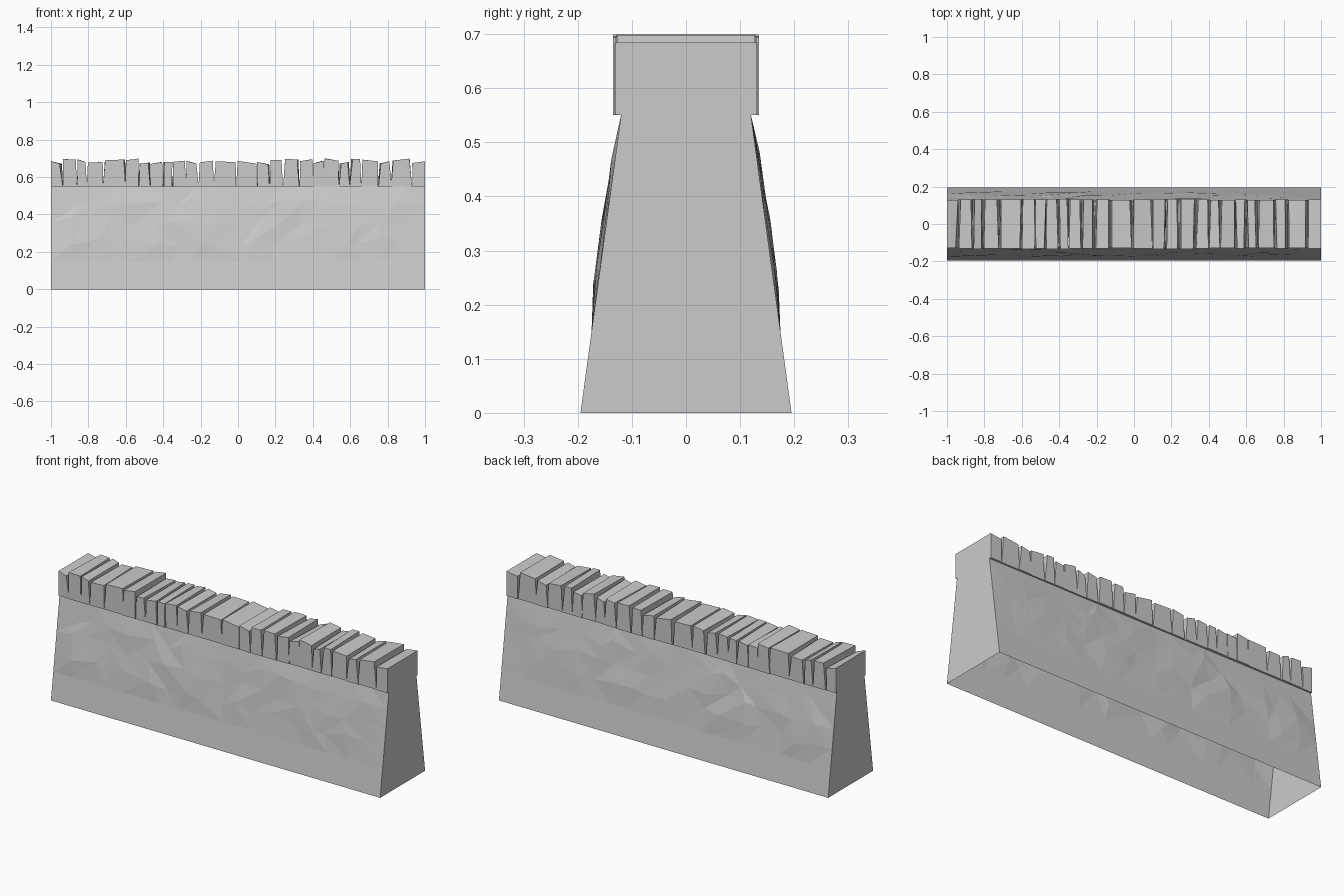
import bpy, bmesh, random

if "Cube" in bpy.data.objects:
    bpy.data.objects.remove(bpy.data.objects["Cube"])

random.seed(11)


def make_object(name, bm):
    bmesh.ops.recalc_face_normals(bm, faces=bm.faces)
    mesh = bpy.data.meshes.new(name)
    bm.to_mesh(mesh)
    bm.free()
    ob = bpy.data.objects.new(name, mesh)
    bpy.context.collection.objects.link(ob)
    return ob


# Tapered wall body: faceted rough faces, flat ends, open underneath
ROWS = [0, 0.15, 0.25, 0.36, 0.46, 0.55]
BULGE = [0, 0, 0.009, 0.010, 0.007, 0]
COLS = 18


def half_depth(z):
    return 0.195 - (0.195 - 0.12) * z / 0.55


bm = bmesh.new()
sides = []
for s in (-1, 1):
    grid = []
    for r, z in enumerate(ROWS):
        line = []
        for c in range(COLS + 1):
            inner = 0 < c < COLS and 0 < r < len(ROWS) - 1
            x = -1 + 2 * c / COLS + (random.uniform(-0.035, 0.035) if inner else 0)
            zz = z + (random.uniform(-0.025, 0.025) if inner and r > 1 else 0)
            y = half_depth(zz) + (random.uniform(0, BULGE[r]) if inner else 0)
            line.append(bm.verts.new((x, s * y, zz)))
        grid.append(line)
    for r in range(len(ROWS) - 1):
        for c in range(COLS):
            a, b = grid[r][c], grid[r][c + 1]
            d, e = grid[r + 1][c], grid[r + 1][c + 1]
            if random.random() < 0.5:
                bm.faces.new((a, b, e))
                bm.faces.new((a, e, d))
            else:
                bm.faces.new((a, b, d))
                bm.faces.new((b, e, d))
    sides.append(grid)
f, k = sides
for c in (0, COLS):
    bm.faces.new([row[c] for row in f] + [row[c] for row in reversed(k)])
bm.faces.new(f[-1] + k[-1][::-1])
make_object("wall_body", bm)

# Upright coping slabs, each slightly tilted and uneven
EDGES = [-1, -.94, -.86, -.81, -.72, -.60, -.53, -.47, -.40, -.35, -.28, -.21,
         -.13, -.01, .10, .17, .24, .33, .40, .46, .54, .60, .66, .75, .82, .93, 1]
bm = bmesh.new()
last = len(EDGES) - 2
for i in range(last + 1):
    top = random.uniform(0.672, 0.697)
    slope = random.uniform(-0.008, 0.008)
    depth = random.uniform(0.127, 0.136)
    # tilt of the left and right cheeks; the outer ends stay flush
    shift = {}
    for side in (0, 1):
        end = (side == 0 and i == 0) or (side == 1 and i == last)
        for y in (-1, 1):
            for t in (0, 1):
                inset = random.uniform(-0.004, 0.004) if t == 0 else random.uniform(0, 0.014)
                shift[side, y, t] = 0 if end else inset * (1 - 2 * side)
    v = {}
    for side in (0, 1):
        for y in (-1, 1):
            for t in (0, 1):
                z = 0.55 if t == 0 else min(0.699, top + slope * (2 * side - 1))
                v[side, y, t] = bm.verts.new((EDGES[i + side] + shift[side, y, t], y * depth, z))
    for q in (0, 1):
        bm.faces.new([v[q, -1, 0], v[q, 1, 0], v[q, 1, 1], v[q, -1, 1]])
        bm.faces.new([v[0, -1, q], v[1, -1, q], v[1, 1, q], v[0, 1, q]])
        y = 2 * q - 1
        bm.faces.new([v[0, y, 0], v[1, y, 0], v[1, y, 1], v[0, y, 1]])
make_object("coping_slabs", bm)
